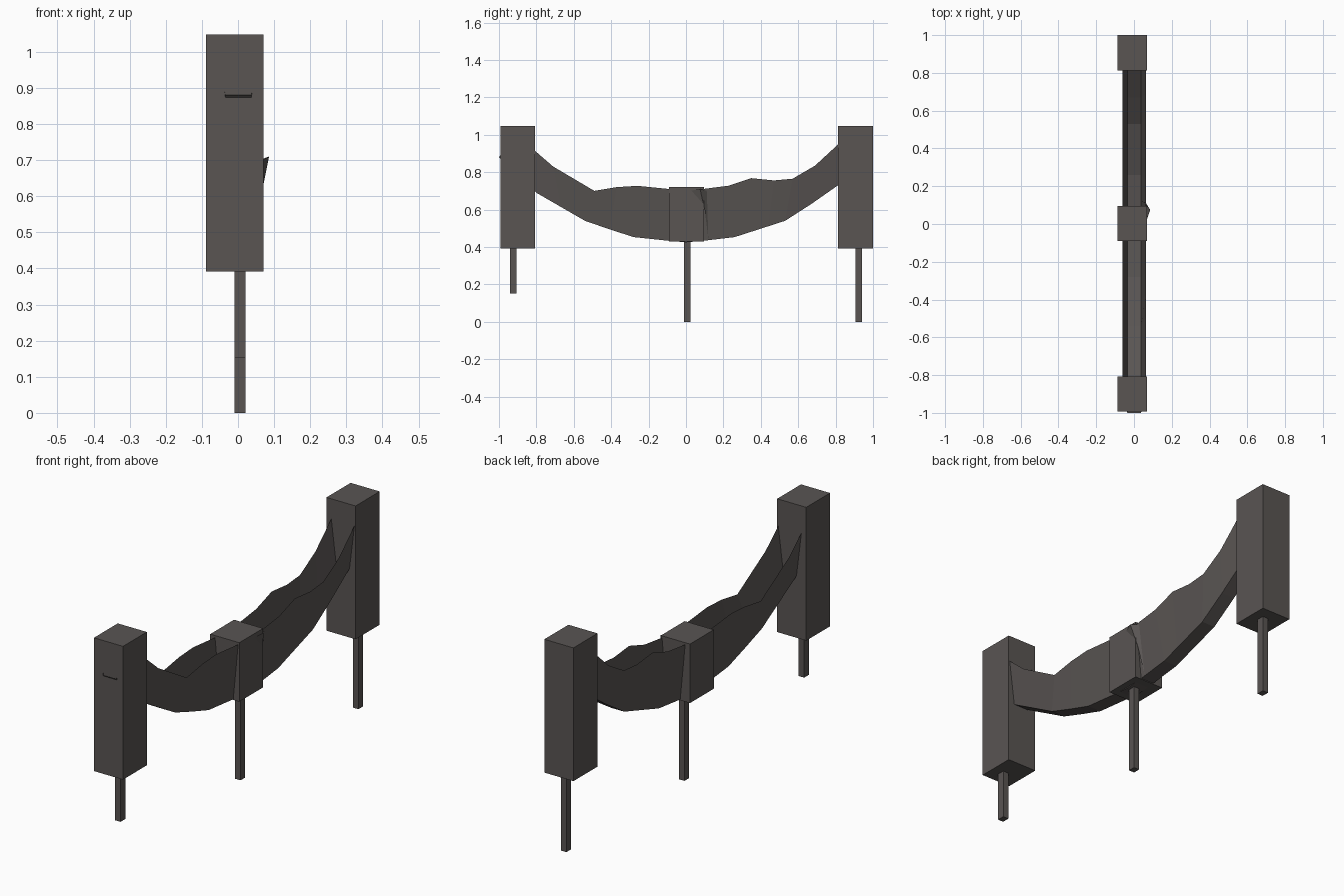
import bpy

dark = bpy.data.materials.new("dark_grey")
dark.diffuse_color = (0.10, 0.09, 0.086, 1.0)


def mesh_object(name, verts, faces):
    mesh = bpy.data.meshes.new(name)
    mesh.from_pydata(verts, [], faces)
    mesh.materials.append(dark)
    mesh.update()
    obj = bpy.data.objects.new(name, mesh)
    bpy.context.collection.objects.link(obj)
    return obj


def box(name, x, y, z):
    verts = [(a, b, c) for a in x for b in y for c in z]
    faces = [(0, 1, 3, 2), (4, 6, 7, 5), (0, 4, 5, 1),
             (2, 3, 7, 6), (0, 2, 6, 4), (1, 5, 7, 3)]
    return mesh_object(name, verts, faces)


# Solid blocks: two end posts and the middle clasp
BLOCK_X = (-0.088, 0.07)
box("front_post", BLOCK_X, (-0.993, -0.808), (0.392, 1.047))
box("rear_post", BLOCK_X, (0.813, 1.0), (0.392, 1.047))
box("middle_block", BLOCK_X, (-0.09, 0.095), (0.43, 0.72))

# Thin square legs
LEG_X = (-0.009, 0.021)
box("front_leg", LEG_X, (-0.942, -0.905), (0.152, 0.40))
box("middle_leg", LEG_X, (-0.01, 0.025), (0.0, 0.435))
box("rear_leg", LEG_X, (0.905, 0.942), (0.0, 0.40))

# Hanging open trough: (rim y, rim z, floor y, floor z) along its length
STATIONS = [
    (-0.90, 1.01, -1.00, 0.88), (-0.82, 0.925, -0.80, 0.69),
    (-0.71, 0.83, -0.67, 0.615), (-0.49, 0.70, -0.54, 0.54),
    (-0.37, 0.72, -0.41, 0.495), (-0.26, 0.727, -0.28, 0.453),
    (-0.09, 0.71, -0.09, 0.433), (0.0, 0.705, 0.0, 0.425),
    (0.09, 0.71, 0.09, 0.433), (0.23, 0.728, 0.26, 0.453),
    (0.35, 0.768, 0.35, 0.482), (0.47, 0.756, 0.44, 0.511),
    (0.57, 0.765, 0.53, 0.54), (0.69, 0.835, 0.67, 0.63),
    (0.82, 0.955, 0.82, 0.735), (0.88, 1.01, 0.97, 0.87),
]
verts, faces = [], []
for ry, rz, fy, fz in STATIONS:
    verts += [(-0.062, ry, rz), (-0.035, fy, fz), (0.037, fy, fz), (0.064, ry, rz)]
for i in range(len(STATIONS) - 1):
    for j in range(3):
        a = i * 4 + j
        faces.append((a, a + 1, a + 5, a + 4))
mesh_object("hanging_trough", verts, faces)

# Small creased fold poking out beside the middle block
mesh_object("side_fold",
            [(0.037, 0.12, 0.44), (0.06, 0.115, 0.70), (0.086, 0.075, 0.71),
             (0.067, 0.02, 0.70), (0.064, 0.10, 0.60)],
            [(0, 4, 2, 1), (4, 3, 2)])
